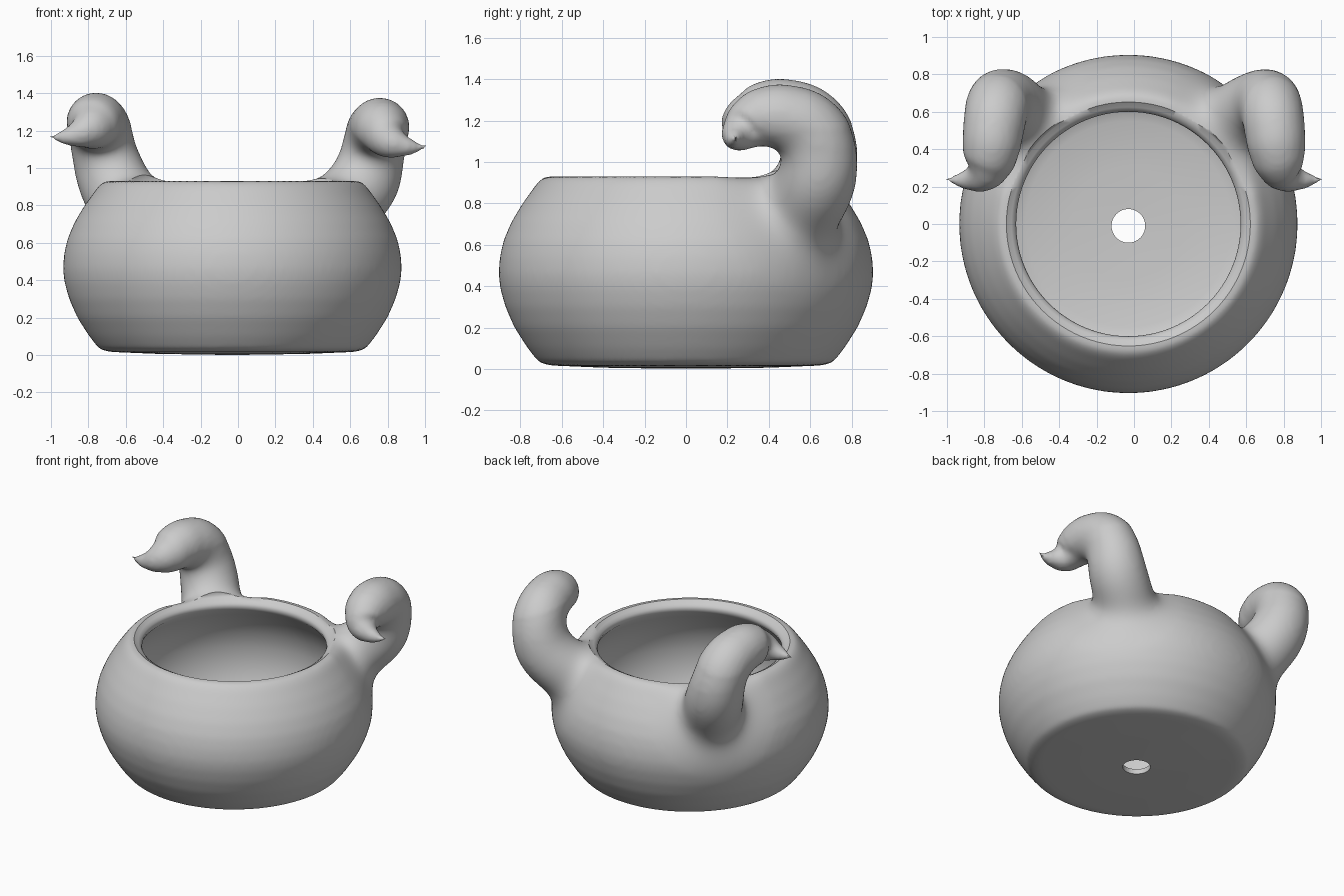
import bpy, bmesh, math
from mathutils import Vector

if "Cube" in bpy.data.objects:
    bpy.data.objects.remove(bpy.data.objects["Cube"])

CX = -0.03  # bowl axis sits slightly left of the centre


def lathe(name, profile, seg=96, cx=CX, cy=0.0):
    """Closed solid of revolution; profile starts and ends on the axis."""
    bm = bmesh.new()
    start = bm.verts.new((cx, cy, profile[0][1]))
    end = bm.verts.new((cx, cy, profile[-1][1]))
    rings = []
    for r, z in profile[1:-1]:
        rings.append([bm.verts.new((cx + r * math.cos(2 * math.pi * i / seg),
                                    cy + r * math.sin(2 * math.pi * i / seg), z))
                      for i in range(seg)])
    for i in range(seg):
        j = (i + 1) % seg
        bm.faces.new((start, rings[0][j], rings[0][i]))
        for a, b in zip(rings, rings[1:]):
            bm.faces.new((a[i], a[j], b[j], b[i]))
        bm.faces.new((end, rings[-1][i], rings[-1][j]))
    bmesh.ops.recalc_face_normals(bm, faces=bm.faces)
    me = bpy.data.meshes.new(name)
    bm.to_mesh(me)
    bm.free()
    ob = bpy.data.objects.new(name, me)
    bpy.context.collection.objects.link(ob)
    return ob


def activate(ob):
    bpy.ops.object.select_all(action='DESELECT')
    ob.select_set(True)
    bpy.context.view_layer.objects.active = ob


def boolean(ob, other, op):
    m = ob.modifiers.new(op, 'BOOLEAN')
    m.operation, m.object, m.solver = op, other, 'EXACT'
    activate(ob)
    bpy.ops.object.modifier_apply(modifier=m.name)
    bpy.data.objects.remove(other)


# neck and beak path for one side: x, y, z, radius
NECK = [(0.50, 0.49, 0.60, 0.17), (0.575, 0.565, 0.78, 0.20), (0.675, 0.635, 0.93, 0.205),
        (0.715, 0.65, 1.06, 0.182), (0.735, 0.60, 1.17, 0.171), (0.752, 0.50, 1.22, 0.163),
        (0.765, 0.40, 1.228, 0.153), (0.78, 0.325, 1.205, 0.134), (0.815, 0.265, 1.168, 0.10),
        (0.875, 0.24, 1.145, 0.065), (0.94, 0.235, 1.135, 0.036), (1.015, 0.24, 1.137, 0.006)]


def neck(name, side, dz):
    cu = bpy.data.curves.new(name, 'CURVE')
    cu.dimensions = '3D'
    cu.bevel_depth = 1.0
    cu.bevel_resolution = 10
    cu.use_fill_caps = True
    cu.resolution_u = 6
    sp = cu.splines.new('BEZIER')
    sp.radius_interpolation = 'CARDINAL'
    sp.bezier_points.add(len(NECK) - 1)
    for p, (x, y, z, r) in zip(sp.bezier_points, NECK):
        lift = dz * (2 if x > 0.8 else 1)
        shift = CX if z < 0.8 else 0  # root follows the bowl axis
        p.co = (side * x + shift, y, z + lift)
        p.radius = r
        p.handle_left_type = p.handle_right_type = 'AUTO'
    ob = bpy.data.objects.new(name, cu)
    bpy.context.collection.objects.link(ob)
    activate(ob)
    bpy.ops.object.convert(target='MESH')
    ob = bpy.context.object
    bm = bmesh.new()
    bm.from_mesh(ob.data)
    bmesh.ops.remove_doubles(bm, verts=bm.verts, dist=0.0005)
    bmesh.ops.recalc_face_normals(bm, faces=bm.faces)
    bm.to_mesh(ob.data)
    bm.free()
    return ob


# solid rounded pot body
pot = lathe("planter_pot", [(0, 0.0), (0.4, 0.006), (0.66, 0.017), (0.71, 0.03), (0.765, 0.10),
                            (0.829, 0.20), (0.873, 0.30), (0.898, 0.39), (0.906, 0.46),
                            (0.90, 0.54), (0.882, 0.62), (0.844, 0.71), (0.79, 0.80),
                            (0.718, 0.90), (0.685, 0.93), (0, 0.93)], 160)

# two curled necks fused into the back of the pot
boolean(pot, neck("left_neck", -1, 0.015), 'UNION')
boolean(pot, neck("right_neck", 1, -0.012), 'UNION')

# even out the mesh, then melt the neck roots into the pot in nested zones
m = pot.modifiers.new("remesh", 'REMESH')
m.mode, m.voxel_size = 'VOXEL', 0.016
activate(pot)
bpy.ops.object.modifier_apply(modifier=m.name)
bm = bmesh.new()
bm.from_mesh(pot.data)
roots = [Vector((s * 0.65 + CX * 0.5, 0.60, 0.80)) for s in (-1, 1)]
near = {v: min((v.co - c).length for c in roots) for v in bm.verts}
zones = [([v for v in near if near[v] < d], 22) for d in (0.24, 0.28, 0.32, 0.36, 0.40, 0.44)]
low = [v for v in bm.verts if v.co.z < 1.06]
for verts, count in zones + [(low, 7), (list(bm.verts), 3)]:
    for _ in range(count):
        bmesh.ops.smooth_vert(bm, verts=verts, factor=0.5,
                              use_axis_x=True, use_axis_y=True, use_axis_z=True)
bm.to_mesh(pot.data)
bm.free()

# hollow inside with a rounded lip, then the drain hole
cavity = lathe("cavity_cutter", [(0, 0.035), (0.3, 0.042), (0.55, 0.06), (0.64, 0.085), (0.71, 0.15),
                                 (0.77, 0.26), (0.80, 0.38), (0.803, 0.50), (0.78, 0.61),
                                 (0.73, 0.71), (0.66, 0.80), (0.61, 0.855), (0.60, 0.88),
                                 (0.607, 0.90), (0.625, 0.915), (0.65, 0.927), (0.662, 0.94),
                                 (0.67, 1.04), (0, 1.04)])
boolean(pot, cavity, 'DIFFERENCE')
drain = lathe("drain_cutter", [(0, -0.1), (0.09, -0.1), (0.09, 0.2), (0, 0.2)], 48, CX, -0.01)
boolean(pot, drain, 'DIFFERENCE')

activate(pot)
bpy.ops.object.shade_smooth_by_angle(angle=math.radians(45))
